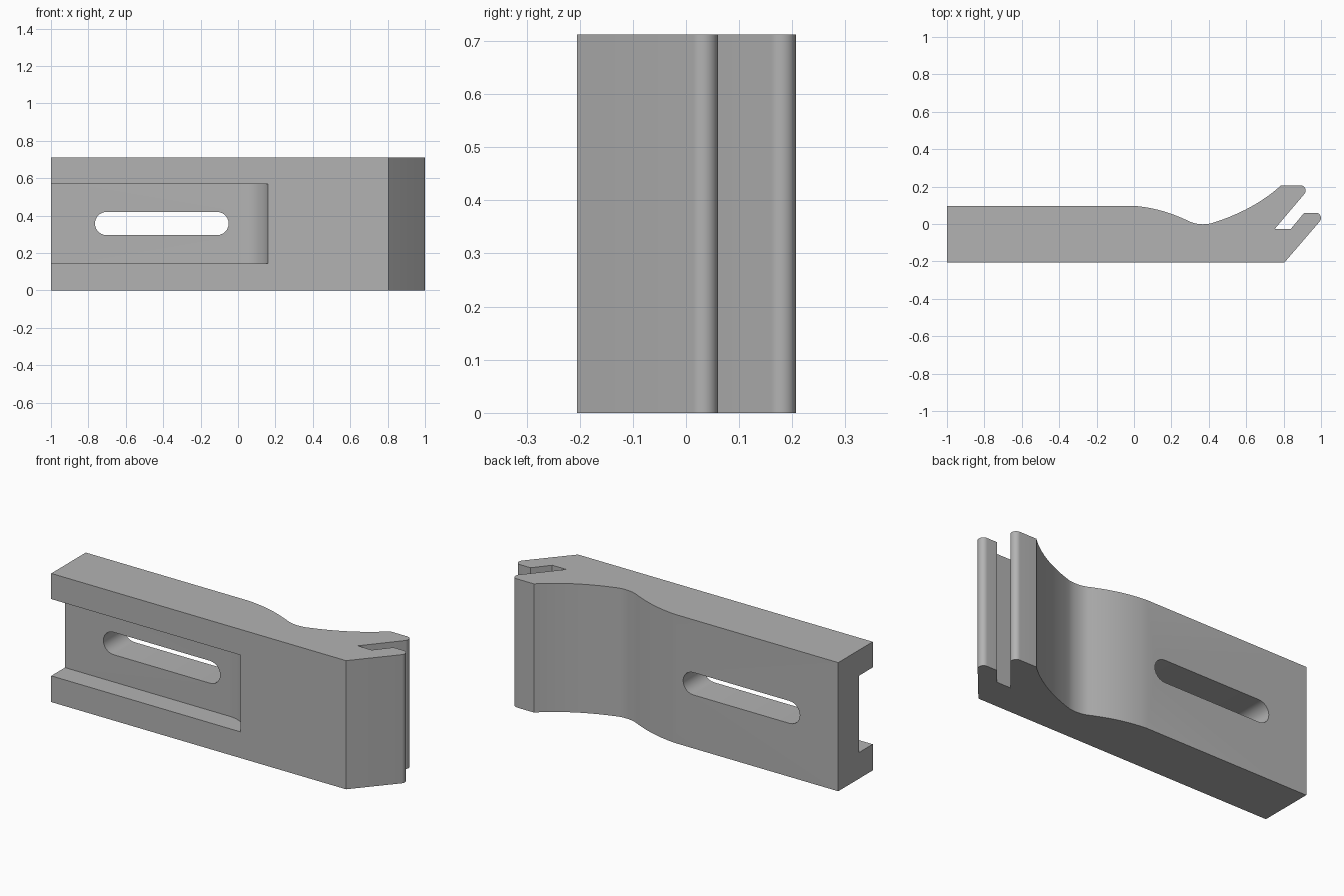
import bpy, bmesh, math
from mathutils import Vector
from mathutils.geometry import interpolate_bezier

if "Cube" in bpy.data.objects:
    bpy.data.objects.remove(bpy.data.objects["Cube"], do_unlink=True)

H = 0.712
BACK, FRONT = 0.097, -0.205

grey = bpy.data.materials.new("plain grey")
grey.use_nodes = True
colour = (0.45, 0.45, 0.45, 1)
grey.diffuse_color = colour
grey.node_tree.nodes["Principled BSDF"].inputs["Base Color"].default_value = colour


def curve(a, b, c, d, n=14):
    """Points along a Bezier segment."""
    return [p.to_2d() for p in interpolate_bezier(
        *[Vector((*q, 0)) for q in (a, b, c, d)], n)]


def arc(cx, cy, r, start, end, n=12):
    angles = [math.radians(start + (end - start) * i / n) for i in range(n + 1)]
    return [(cx + r * math.cos(t), cy + r * math.sin(t)) for t in angles]


def prism(name, points, lo, hi, axis="Z"):
    """Extrude a closed outline along Z, or along Y when it is drawn in x, z."""
    place = (lambda p: (p[0], p[1], lo)) if axis == "Z" else (lambda p: (p[0], lo, p[1]))
    offset = (0, 0, hi - lo) if axis == "Z" else (0, hi - lo, 0)
    bm = bmesh.new()
    face = bm.faces.new([bm.verts.new(place(p)) for p in points])
    out = bmesh.ops.extrude_face_region(bm, geom=[face])
    moved = [v for v in out["geom"] if isinstance(v, bmesh.types.BMVert)]
    bmesh.ops.translate(bm, vec=offset, verts=moved)
    bmesh.ops.remove_doubles(bm, verts=bm.verts, dist=0.0002)
    bmesh.ops.recalc_face_normals(bm, faces=bm.faces)
    mesh = bpy.data.meshes.new(name)
    bm.to_mesh(mesh)
    bm.free()
    mesh.materials.append(grey)
    obj = bpy.data.objects.new(name, mesh)
    bpy.context.collection.objects.link(obj)
    return obj


# Clamp body: flat front, hooked jaw with an angled groove, wavy back
outline = [(-1, FRONT), (0.805, FRONT)]
outline += arc(0.972, 0.032, 0.028, -40, 90)            # outer lip
outline += [(0.91, 0.06), (0.838, -0.027), (0.752, -0.027)]
outline += arc(0.89, 0.179, 0.028, -40, 90)             # inner lip
outline += curve((0.787, 0.207), (0.68, 0.11), (0.55, 0.045), (0.41, 0.003))
outline += curve((0.40, 0.001), (0.38, -0.003), (0.34, -0.003), (0.31, 0.008), 8)
outline += curve((0.30, 0.012), (0.21, 0.055), (0.12, 0.087), (0, BACK))
outline += [(-1, BACK)]
body = prism("clamp_body", outline, 0, H)

# Channel in the front, running out in a curved end
radius, sweep, floor = 0.154, 77, -0.085
run_out = arc(0.01, floor - radius, radius, 90, 90 - sweep)
channel = prism("channel_cutter",
                [(-1.1, FRONT - 0.1), (-1.1, floor)] + run_out + [(0.16, FRONT - 0.1)],
                0.145, 0.57)

# Rounded slot through the channel floor
slot = prism("slot_cutter",
             arc(-0.112, 0.358, 0.062, -90, 90) + arc(-0.703, 0.358, 0.062, 90, 270),
             -0.5, 0.5, "Y")

bpy.context.view_layer.objects.active = body
for cutter in (channel, slot):
    cut = body.modifiers.new(cutter.name, "BOOLEAN")
    cut.operation, cut.solver, cut.object = "DIFFERENCE", "EXACT", cutter
    bpy.ops.object.modifier_apply(modifier=cut.name)
    bpy.data.objects.remove(cutter, do_unlink=True)

bpy.ops.object.select_all(action="DESELECT")
body.select_set(True)
bpy.ops.object.shade_smooth_by_angle(angle=math.radians(25))
